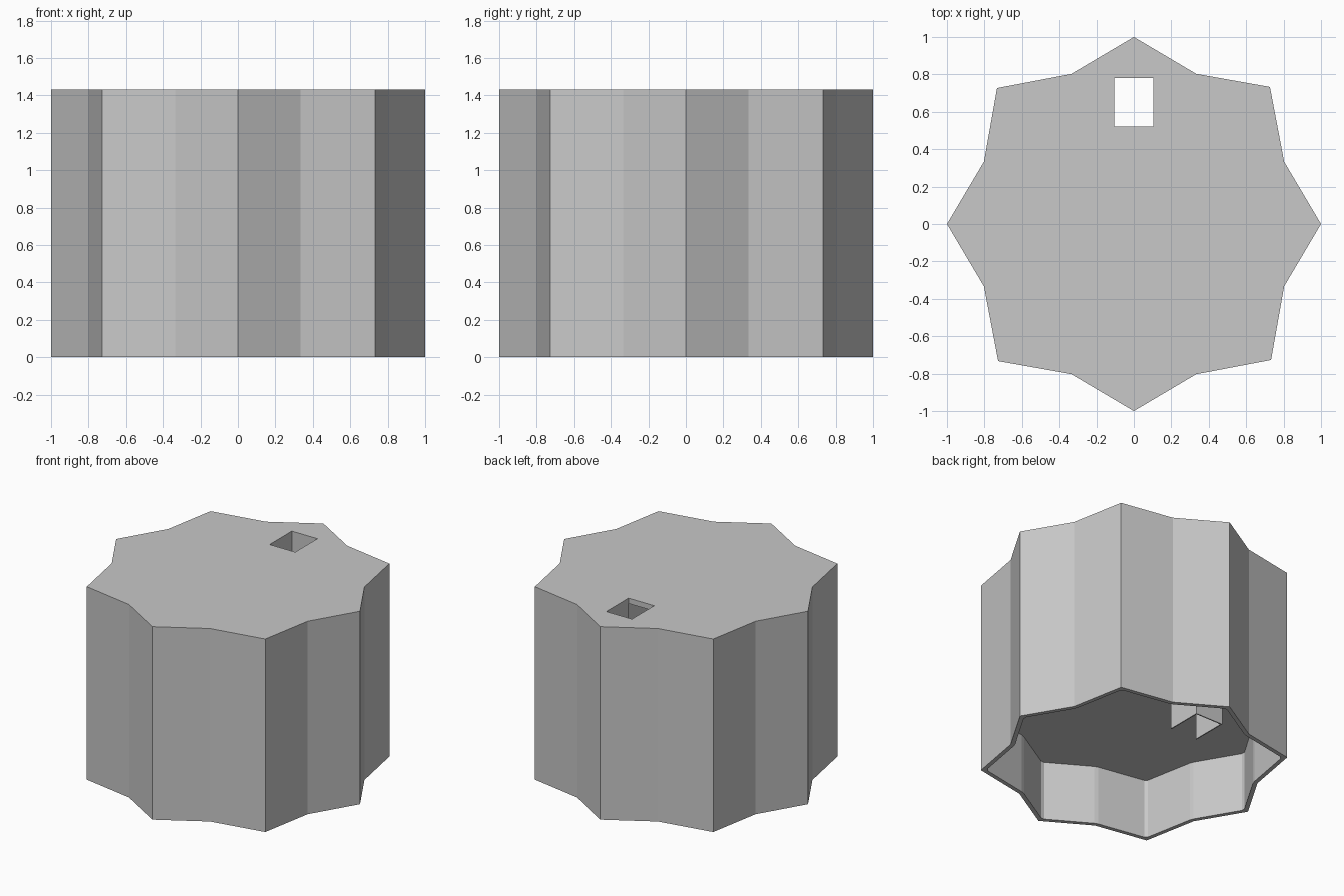
import bpy, bmesh
from mathutils import Vector

cube = bpy.data.objects.get("Cube")
if cube:
    bpy.data.objects.remove(cube, do_unlink=True)

HEIGHT, LID, WALL = 1.43, 0.04, 0.03
SHELF = 0.44                       # underside of the inner floor
HOLE_X, HOLE_Y0, HOLE_Y1 = 0.105, 0.52, 0.78

grey = bpy.data.materials.new("light_grey")
grey.use_nodes = True
COLOUR = (0.58, 0.58, 0.58, 1)
grey.diffuse_color = COLOUR
grey.node_tree.nodes["Principled BSDF"].inputs["Base Color"].default_value = COLOUR


def prism(name, outline, z0, z1):
    """Upright solid from a counter-clockwise outline."""
    bm = bmesh.new()
    base = bm.faces.new([bm.verts.new((p[0], p[1], z0)) for p in outline])
    out = bmesh.ops.extrude_face_region(bm, geom=[base])
    top = [v for v in out["geom"] if isinstance(v, bmesh.types.BMVert)]
    bmesh.ops.translate(bm, verts=top, vec=(0, 0, z1 - z0))
    bmesh.ops.recalc_face_normals(bm, faces=bm.faces)
    mesh = bpy.data.meshes.new(name)
    bm.to_mesh(mesh)
    bm.free()
    mesh.materials.append(grey)
    obj = bpy.data.objects.new(name, mesh)
    bpy.context.collection.objects.link(obj)
    return obj


def box(name, x0, x1, y0, y1, z0, z1):
    return prism(name, [(x0, y0), (x1, y0), (x1, y1), (x0, y1)], z0, z1)


def cut(obj, cutter):
    """Subtract the cutter for good, then discard it."""
    mod = obj.modifiers.new("cut", 'BOOLEAN')
    mod.operation, mod.solver, mod.object = 'DIFFERENCE', 'EXACT', cutter
    bpy.context.view_layer.objects.active = obj
    bpy.ops.object.modifier_apply(modifier=mod.name)
    bpy.data.objects.remove(cutter, do_unlink=True)


def inset(points, t, strip):
    """Offset an outline inwards, flattening each corner with a narrow strip."""
    result = []
    for i, p in enumerate(points):
        a = (p - points[i - 1]).normalized()
        b = (points[(i + 1) % len(points)] - p).normalized()
        na, nb = Vector((-a.y, a.x)), Vector((-b.y, b.x))
        m = p + (na + nb) * t / (1 + na.dot(nb))
        result += [m - a * strip, m + b * strip]
    return result


# Eight-pointed outline: one quarter, turned four times
quarter = [Vector(p) for p in ((1, 0), (0.803, 0.333), (0.727, 0.733), (0.333, 0.803))]
star = []
for _ in range(4):
    star += quarter
    quarter = [Vector((-p.y, p.x)) for p in quarter]
inner = inset(star, WALL, 0.015)


def hole_cutter():
    return box("hole_cutter", -HOLE_X, HOLE_X, HOLE_Y0, HOLE_Y1, -1, 2)


# Outer wall, open at the bottom
wall = prism("outer_wall", star, 0, HEIGHT - LID)
cut(wall, prism("wall_cutter", inner, -1, 2))

# Lid and inner floor, both pierced by the chute opening
cut(prism("lid", star, HEIGHT - LID, HEIGHT), hole_cutter())
cut(prism("inner_floor", inner, SHELF, SHELF + WALL), hole_cutter())

# Three-sided chute, open towards the middle
T, TOP = 0.008, HEIGHT - LID
for side, s in (("left", 1), ("right", -1)):
    xs = sorted((s * HOLE_X, s * (HOLE_X + T)))
    box("chute_" + side, *xs, HOLE_Y0, HOLE_Y1 + T, 0, TOP)
box("chute_back", -HOLE_X, HOLE_X, HOLE_Y1, HOLE_Y1 + T, 0, TOP)
